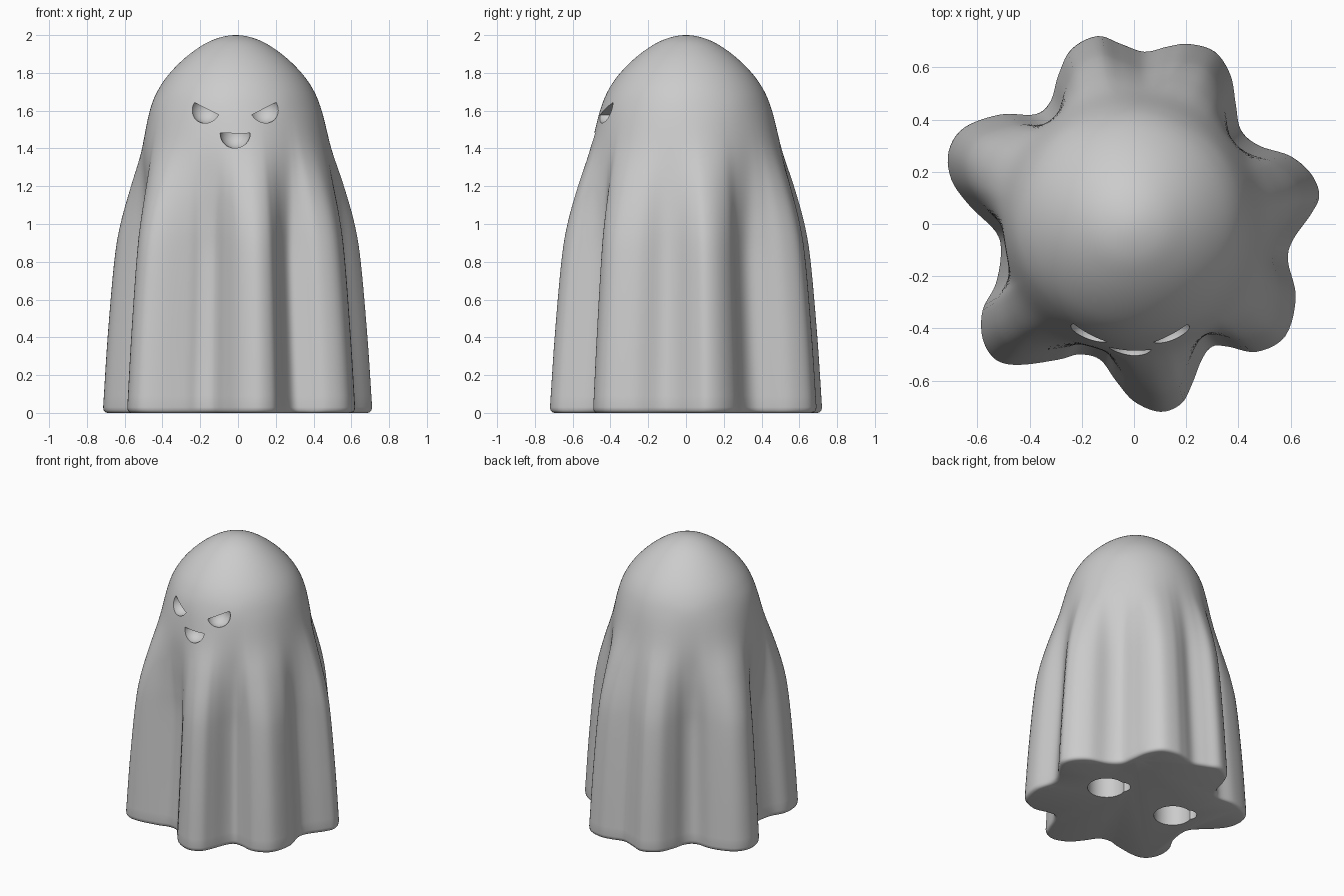
import bpy
import bmesh
from math import radians
from mathutils import Vector, Matrix

cube = bpy.data.objects.get("Cube")
if cube:
    bpy.data.objects.remove(cube, do_unlink=True)

cloth = bpy.data.materials.new("cloth_grey")
cloth.use_nodes = True
GREY = (0.6, 0.6, 0.6, 1)
cloth.diffuse_color = GREY
cloth.node_tree.nodes["Principled BSDF"].inputs["Base Color"].default_value = GREY

# Wavy hem of the sheet, counter-clockwise, in hundredths
HEM = [(71, 11), (68, 4), (61, -6), (59, -14), (62, -28), (58, -43),
       (47, -49), (36, -47), (30, -47), (26, -52), (22, -62), (18, -69),
       (10, -72), (0, -68), (-7, -60), (-13, -52), (-21, -50), (-29, -52),
       (-44, -54), (-53, -52), (-58, -44), (-58, -33), (-53, -23),
       (-51, -11), (-53, -3), (-63, 7), (-70, 17), (-71, 28), (-65, 37),
       (-51, 42), (-38, 42), (-32, 47), (-29, 57), (-24, 67), (-14, 72),
       (-5, 69), (4, 66), (13, 68), (21, 69), (31, 66), (37, 57),
       (39, 46), (41, 36), (48, 30), (60, 26), (68, 19)]
# Upright profile: core radius, height, strength of the folds
PROFILE = [(.53, .03, 1), (.505, .4, 1), (.485, .8, .92), (.488, 1, .74),
           (.495, 1.2, .42), (.49, 1.4, .1), (.455, 1.6, 0), (.405, 1.72, 0),
           (.33, 1.82, 0), (.23, 1.91, 0), (.12, 1.975, 0), (0, 2, 0)]
CORE_X = -.012
FACE_X = -.015


def spline(points, steps, closed=False):
    """Smooth curve through the points."""
    pts = [Vector(p) for p in points]
    n = len(pts)
    if closed:
        pts = [pts[-1]] + pts + pts[:2]
    else:
        after_tip = pts[-2].copy()
        after_tip.x *= -1
        pts = [pts[0] * 2 - pts[1]] + pts + [after_tip]
    out = []
    for i in range(n if closed else n - 1):
        a, b, c, d = pts[i:i + 4]
        for s in range(steps):
            t = s / steps
            out.append(b + (c - a) * t / 2
                       + (a * 2 - b * 5 + c * 4 - d) * t * t / 2
                       + (b * 3 - a - c * 3 + d) * t ** 3 / 2)
    return out if closed else out + [pts[-2]]


def finish(name, bm):
    bmesh.ops.recalc_face_normals(bm, faces=bm.faces)
    mesh = bpy.data.meshes.new(name)
    bm.to_mesh(mesh)
    bm.free()
    mesh.materials.append(cloth)
    obj = bpy.data.objects.new(name, mesh)
    bpy.context.collection.objects.link(obj)
    return obj


def make_sheet():
    hem = [p / 100 - Vector((CORE_X, 0)) for p in spline(HEM, 5, True)]
    # Rounded lower edge, then the upright profile
    rows = [Vector((.505, 0, 1)), Vector((.518, .004, 1)), Vector((.527, .014, 1))]
    rows += spline(PROFILE, 6)[:-1]
    bm = bmesh.new()
    rings = []
    for core, z, fold in rows:
        ring = []
        for p in hem:
            r = core + fold * (p.length - .53)
            d = p.normalized() * r
            ring.append(bm.verts.new((d.x + CORE_X, d.y, z)))
        rings.append(ring)
    n = len(hem)
    for low, high in zip(rings, rings[1:]):
        for i in range(n):
            j = (i + 1) % n
            bm.faces.new((low[i], low[j], high[j], high[i]))
    tip = bm.verts.new((CORE_X, 0, 2))
    for i in range(n):
        bm.faces.new((rings[-1][i], rings[-1][(i + 1) % n], tip))
    bm.faces.new(rings[0][::-1])
    return finish("ghost_sheet", bm)


def half_ball(name, place, roll, tilt):
    """Lower half of a ball, its flat roof rolled and tilted."""
    bm = bmesh.new()
    bmesh.ops.create_uvsphere(bm, u_segments=48, v_segments=32, radius=.08)
    cut = bmesh.ops.bisect_plane(bm, geom=bm.verts[:] + bm.edges[:] + bm.faces[:],
                                 plane_co=(0, 0, .0001), plane_no=(0, 0, 1),
                                 clear_outer=True)
    rim = [e for e in cut["geom_cut"] if isinstance(e, bmesh.types.BMEdge)]
    bmesh.ops.holes_fill(bm, edges=rim, sides=0)
    bm.transform(Matrix.Translation(place)
                 @ Matrix.Rotation(radians(roll), 4, "Y")
                 @ Matrix.Rotation(radians(tilt), 4, "X"))
    return finish(name, bm)


def bore(name, x, y, radius):
    bm = bmesh.new()
    bmesh.ops.create_cone(bm, cap_ends=True, segments=48, radius1=radius,
                          radius2=radius, depth=.7,
                          matrix=Matrix.Translation((x, y, 0)))
    return finish(name, bm)


def carve(target, cutter):
    mod = target.modifiers.new("carve", "BOOLEAN")
    mod.operation = "DIFFERENCE"
    mod.solver = "EXACT"
    mod.object = cutter
    bpy.context.view_layer.objects.active = target
    bpy.ops.object.modifier_apply(modifier=mod.name)
    bpy.data.objects.remove(cutter, do_unlink=True)


sheet = make_sheet()

# Scowling eyes, grinning mouth
carve(sheet, half_ball("mouth_cutter", (FACE_X, -.485, 1.48), 0, 12))
for side in (-1, 1):
    carve(sheet, half_ball("eye_cutter", (FACE_X + side * .155, -.425, 1.612),
                           -side * 27, 0))
    # Socket in the base with a small side notch
    x = FACE_X + side * .285
    carve(sheet, bore("socket_cutter", x, .04, .125))
    carve(sheet, bore("notch_cutter", x - .07, .11, .06))

bpy.ops.object.select_all(action="DESELECT")
sheet.select_set(True)
bpy.context.view_layer.objects.active = sheet
bpy.ops.object.shade_smooth_by_angle(angle=radians(35))
